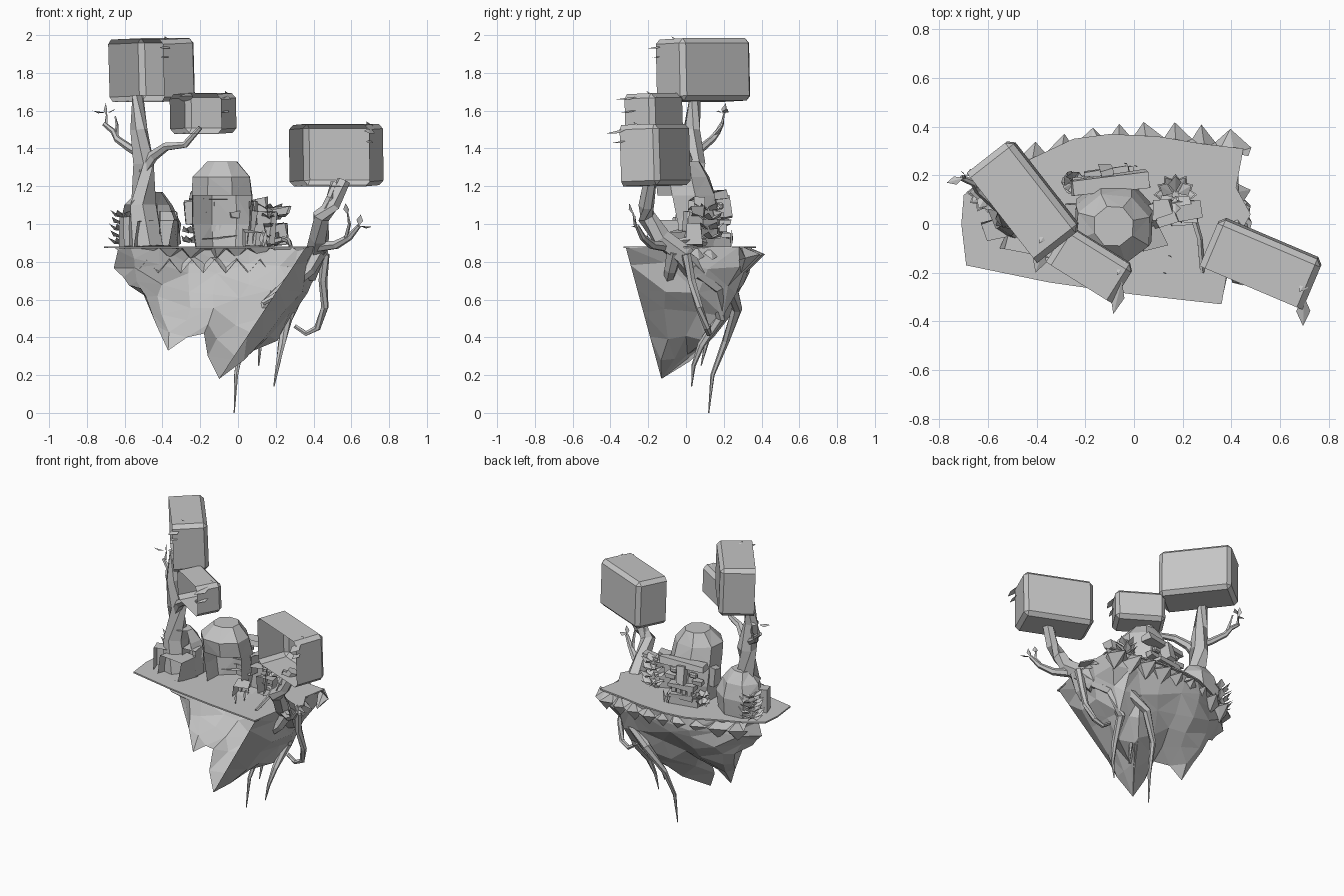
import bpy, bmesh, math, random
from mathutils import Vector, Matrix

random.seed(4)
if "Cube" in bpy.data.objects:
    bpy.data.objects.remove(bpy.data.objects["Cube"])

GREY = (0.56, 0.56, 0.56, 1)
stone = bpy.data.materials.new("plain grey")
stone.use_nodes = True
stone.diffuse_color = GREY
stone.node_tree.nodes["Principled BSDF"].inputs["Base Color"].default_value = GREY


def finish(name, bm):
    mesh = bpy.data.meshes.new(name)
    bm.to_mesh(mesh)
    bm.free()
    mesh.materials.append(stone)
    obj = bpy.data.objects.new(name, mesh)
    bpy.context.collection.objects.link(obj)
    return obj


def open_front(bm, below=9.0):
    """Leave the shell open on its -y side, up to a height."""
    bm.normal_update()
    hidden = [f for f in bm.faces if f.normal.y < -.3 and f.calc_center_median().z < below]
    bmesh.ops.delete(bm, geom=hidden, context='FACES')


def sheet(name, rows):
    """Open faceted sheet through equal rows of points."""
    bm = bmesh.new()
    grid = [[bm.verts.new(p) for p in row] for row in rows]
    for a, b in zip(grid, grid[1:]):
        for i in range(len(a) - 1):
            bm.faces.new((a[i], a[i + 1], b[i + 1], b[i]))
    bmesh.ops.triangulate(bm, faces=bm.faces[:])
    return finish(name, bm)


def loft(name, rings, tip=None, triangles=False, hollow_below=None):
    """Skin equal-sized rings of points, ending in a cap or a tip."""
    bm = bmesh.new()
    rows = [[bm.verts.new(p) for p in ring] for ring in rings]
    n = len(rows[0])
    for a, b in zip(rows, rows[1:]):
        for i in range(n):
            bm.faces.new((a[i], a[(i + 1) % n], b[(i + 1) % n], b[i]))
    bm.faces.new(rows[0])
    if tip:
        end = bm.verts.new(tip)
        for i in range(n):
            bm.faces.new((rows[-1][i], rows[-1][(i + 1) % n], end))
    else:
        bm.faces.new(rows[-1])
    if triangles:
        bmesh.ops.triangulate(bm, faces=[f for f in bm.faces if len(f.verts) == 4])
    bmesh.ops.recalc_face_normals(bm, faces=bm.faces)
    if hollow_below:
        open_front(bm, hollow_below)
    return finish(name, bm)


def limb(name, points, start, end, sides=6):
    """Tapered faceted branch or root along a path."""
    pts = [Vector(p) for p in points]
    rings = []
    for i, p in enumerate(pts):
        way = pts[min(i + 1, len(pts) - 1)] - pts[max(i - 1, 0)]
        turn = way.to_track_quat('Z', 'Y')
        r = start + (end - start) * i / (len(pts) - 1)
        rings.append([p + turn @ Vector((r * math.cos(a), r * math.sin(a), 0))
                      for a in (math.tau * k / sides for k in range(sides))])
    return loft(name, rings)


def block(name, centre, size, turn=0, bevel=0.0, tilt=0, jitter=0.0, hollow=False):
    bm = bmesh.new()
    bmesh.ops.create_cube(bm, size=1)
    bmesh.ops.scale(bm, vec=size, verts=bm.verts)
    for v in bm.verts:
        v.co += Vector([random.uniform(-jitter, jitter) for _ in range(3)])
    if bevel:
        bmesh.ops.bevel(bm, geom=bm.edges[:], offset=bevel, segments=1, affect='EDGES')
    if hollow:
        open_front(bm)
    m = (Matrix.Translation(centre) @ Matrix.Rotation(math.radians(turn), 4, 'Z')
         @ Matrix.Rotation(math.radians(tilt), 4, 'X'))
    bmesh.ops.transform(bm, matrix=m, verts=bm.verts)
    return finish(name, bm)


def leaf(name, base, tip, width):
    """Folded kite-shaped leaf."""
    a, b = Vector(base), Vector(tip)
    way = b - a
    side = way.cross(Vector((0.2, 0.3, 1))).normalized() * width
    mid = a + way * 0.5
    lift = way.cross(side).normalized() * width * 0.3
    bm = bmesh.new()
    v = [bm.verts.new(p) for p in (a, mid + side + lift, b, mid - side + lift)]
    bm.faces.new((v[0], v[1], v[2]))
    bm.faces.new((v[0], v[2], v[3]))
    return finish(name, bm)


def polygon(cx, cy, z, rx, ry, sides, wobble=0.0):
    return [(cx + rx * math.cos(t) * random.uniform(1 - wobble, 1 + wobble),
             cy + ry * math.sin(t) * random.uniform(1 - wobble, 1 + wobble), z)
            for t in (math.tau * (k + .4) / sides for k in range(sides))]


# Flat turf plate on top of the island
rim = [(-.69, -.17), (-.35, -.24), (0, -.29), (.36, -.33), (.4, -.1), (.48, .04),
       (.42, .15), (.45, .31), (.28, .33), (.1, .36), (-.1, .37), (-.25, .35),
       (-.42, .27), (-.58, .2), (-.7, .12), (-.71, 0)]
loft("turf_plate", [[(x, y, z) for x, y in rim] for z in (.882, .872)])

# Rock shell: columns from the rim down to two hanging points, open at the front
LOW = (-.1, -.13, .18)
columns = [((-.66, .1), (-.48, .11, .6), 2), ((-.57, .19), (-.43, .07, .46), 2),
           ((-.42, .26), (-.37, .03, .33), 2), ((-.25, .33), (-.27, .03, .4), 2),
           ((-.1, .35), (-.18, -.02, .42), 2), ((.06, .35), (-.16, -.09, .3), 2.2),
           ((.2, .33), LOW, 2.2), ((.32, .32), LOW, 2), ((.43, .28), LOW, 2),
           ((.43, .1), LOW, 2), ((.41, -.1), LOW, 1.5), ((.36, -.32), LOW, 1)]
rows = []
for t in (0, .14, .32, .5, .68, .84, 1):
    row = []
    for k, ((x, y), (bx, by, bz), power) in enumerate(columns):
        s = t ** power
        j = .025 if 0 < t < 1 and k < len(columns) - 1 else 0
        row.append((x + (bx - x) * s + random.uniform(-j, j),
                    y + (by - y) * s + random.uniform(-j, j),
                    .88 + (bz - .88) * t + random.uniform(-j, j)))
    rows.append(row)
sheet("rock_shell", rows)

# Ragged turf fringe draped over the back edge
fringe = [[], [], []]
for k in range(19):
    x = -.6 + 1.07 * k / 18
    y = .35 - .3 * (x - .1) ** 2
    out = k % 2
    fringe[0].append((x, y - .03, .882))
    fringe[1].append((x + random.uniform(-.02, .02), y + (.07 if out else .005), .84 if out else .82))
    fringe[2].append((x, y - .03, .74 if out else .81))
sheet("turf_fringe", fringe)
for y in (.0, .06, .13):
    leaf("side_fringe", (.41, y, .88), (.48, y + .01, .81), .04)

# Leafy crowns: bevelled shells open on one long side, with curled corner leaves
crowns = [((-.46, .09, 1.815), (.47, .25, .33), -52, (-.37, -.1, 1.95), (-.405, -.2, 1.93)),
          ((-.185, -.175, 1.585), (.32, .2, .21), -32, (-.05, -.23, 1.68), (-.085, -.37, 1.66)),
          ((.52, -.17, 1.365), (.46, .24, .325), -23, (.7, -.3, 1.51), (.695, -.42, 1.48))]
for centre, size, turn, a, b in crowns:
    block("leaf_crown", centre, size, turn, .025, 2, hollow=True)
    leaf("curled_leaf", a, b, .03)
    top = centre[2] + size[2] / 2
    leaf("crown_tuft", (a[0] + .02, a[1] + .08, top - .02), (a[0] - .02, a[1] + .02, top + .015), .02)
    leaf("crown_tuft", (a[0], a[1], top - .08), (b[0], b[1] + .02, top - .1), .02)

# Tall tree with two branches
limb("tall_trunk", [(-.49, .02, .88), (-.5, .03, 1.1), (-.5, .04, 1.32), (-.525, .03, 1.5),
                    (-.53, .05, 1.68)], .095, .03)
limb("crown_branch", [(-.51, .03, 1.28), (-.45, 0, 1.36), (-.38, -.05, 1.41),
                      (-.28, -.1, 1.42), (-.2, -.14, 1.51)], .035, .013)
limb("bare_branch", [(-.5, .03, 1.36), (-.57, .08, 1.4), (-.64, .14, 1.45),
                     (-.66, .17, 1.49), (-.71, .19, 1.53)], .025, .012)
limb("twig", [(-.645, .15, 1.47), (-.64, .19, 1.52), (-.65, .2, 1.57)], .012, .005, 4)
limb("twig", [(-.7, .19, 1.52), (-.695, .2, 1.58)], .01, .004, 4)

# Leaning tree with its branch
limb("leaning_trunk", [(.36, .06, .74), (.41, -.02, .84), (.43, -.13, .93), (.44, -.21, 1.04),
                       (.5, -.21, 1.1), (.56, -.19, 1.23)], .065, .036)
limb("fork", [(.45, -.2, 1.04), (.49, -.22, 1.14), (.51, -.2, 1.22)], .03, .02)
limb("bare_branch", [(.42, -.1, .88), (.52, -.18, .89), (.59, -.23, .93),
                     (.64, -.26, .99)], .03, .012)
limb("twig", [(.57, -.22, .92), (.59, -.27, 1.0), (.58, -.28, 1.06)], .012, .005, 4)
for base, tip in (((-.695, .2, 1.57), (-.7, .21, 1.64)), ((-.7, .19, 1.59), (-.77, .17, 1.6)),
                  ((-.69, .2, 1.59), (-.65, .22, 1.61)), ((.64, -.26, .99), (.65, -.27, 1.05)),
                  ((.64, -.26, .99), (.71, -.28, .985)), ((.58, -.28, 1.05), (.57, -.3, 1.11))):
    leaf("twig_leaf", base, tip, .018)

# Dangling roots
limb("long_root", [(.36, .08, .78), (.26, .24, .67), (.12, .27, .55), (.02, .21, .38),
                   (-.01, .14, .2), (-.02, .12, 0)], .045, .003)
limb("bent_root", [(.4, .03, .78), (.33, .17, .66), (.26, .18, .5), (.23, .08, .36),
                   (.21, .04, .25), (.19, .03, .14)], .045, .003)
limb("loop_root", [(.46, 0, .84), (.45, .03, .7), (.46, .07, .56), (.42, .11, .45),
                   (.36, .12, .42), (.3, .12, .46)], .026, .012)
limb("short_root", [(.2, .2, .6), (.12, .12, .42), (.11, .08, .25)], .03, .003)
limb("inner_root", [(.43, -.06, .86), (.38, -.08, .76), (.27, -.1, .66), (.13, -.1, .58)], .045, .015)

# Stone head: faceted dome facing the back, hollow under the rear of the dome
profile = [(.87, .15, .15, .03), (1.0, .165, .155, .03), (1.15, .17, .165, 0),
           (1.25, .16, .15, -.02), (1.33, .085, .085, -.01)]
loft("stone_head", [polygon(-.085, y, z, rx, ry, 8, .04) for z, rx, ry, y in profile],
     triangles=True, hollow_below=1.17)
block("brow", (-.1, .165, 1.15), (.32, .07, .045), 8, jitter=.01, hollow=True)
block("nose", (-.11, .2, 1.09), (.05, .07, .12), 8, tilt=12, jitter=.006, hollow=True)
block("upper_lip", (-.11, .195, 1.01), (.19, .06, .035), 8, jitter=.006, hollow=True)
block("lower_lip", (-.11, .195, .94), (.17, .06, .03), 8, jitter=.006, hollow=True)
block("chin", (-.11, .175, .9), (.22, .08, .06), 8, jitter=.012, hollow=True)
for k in range(4):
    block("tooth", (-.17 + k * .04, .195, .977), (.028, .04, .035), 8)
for side in (-1, 1):
    block("eye", (-.11 + side * .075, .18, 1.095), (.055, .03, .035), 8, .008)
    block("cheek", (-.11 + side * .1, .17, 1.05), (.07, .05, .03), 8, jitter=.008)
    block("ear", (-.09 + side * .17, .05, 1.06), (.04, .07, .12), jitter=.01, hollow=True)

# Broken masonry beside the head
for x, y, z, w, h in ((.13, .03, .97, .11, .18), (.2, .04, .94, .1, .11),
                      (.12, .06, 1.09, .09, .09), (.22, .06, 1.07, .09, .04), (.07, -.06, .92, .09, .09)):
    block("rubble", (x, y, z), (w, w * .8, h), random.uniform(-25, 25), jitter=.016, hollow=True)

# Boulders around the tall tree
loft("boulder", [polygon(-.47, .05, z, r, r * .85, 7, .1)
                 for z, r in ((.87, .16), (1.0, .165), (1.1, .13), (1.17, .07))],
     triangles=True, hollow_below=2)
for x, y, z, w, h in ((-.43, -.05, .95, .19, .14), (-.36, .02, .98, .1, .19), (-.57, -.02, .96, .1, .16)):
    block("small_boulder", (x, y, z), (w, w * .8, h), random.uniform(-20, 20), jitter=.015, hollow=True)
limb("edge_root", [(.16, .1, .9), (.24, .04, .92), (.27, -.06, .91), (.28, -.2, .88)], .018, .01, 5)


# Leafy plants: tiers of pointed leaves
def plant(name, x, y, z, reach, height, tiers):
    for t in range(tiers):
        for k in range(6):
            a = math.tau * (k + t * .5) / 6
            d = Vector((math.cos(a), math.sin(a), 0))
            c = Vector((x, y, z + height * t / tiers))
            leaf(name, c + d * .01, c + d * reach * (1 - .2 * t / tiers) + Vector((0, 0, .04)), .028)


plant("rosette", .17, .12, .92, .09, .2, 4)
plant("shrub", -.6, .13, .89, .09, .18, 5)
plant("ear_fern", -.25, .17, .9, .05, .1, 2)
for x, y in ((.12, -.2), (-.04, .25), (.0, .24), (.14, -.13)):
    leaf("grass", (x, y, .88), (x + .01, y, .97), .012)
